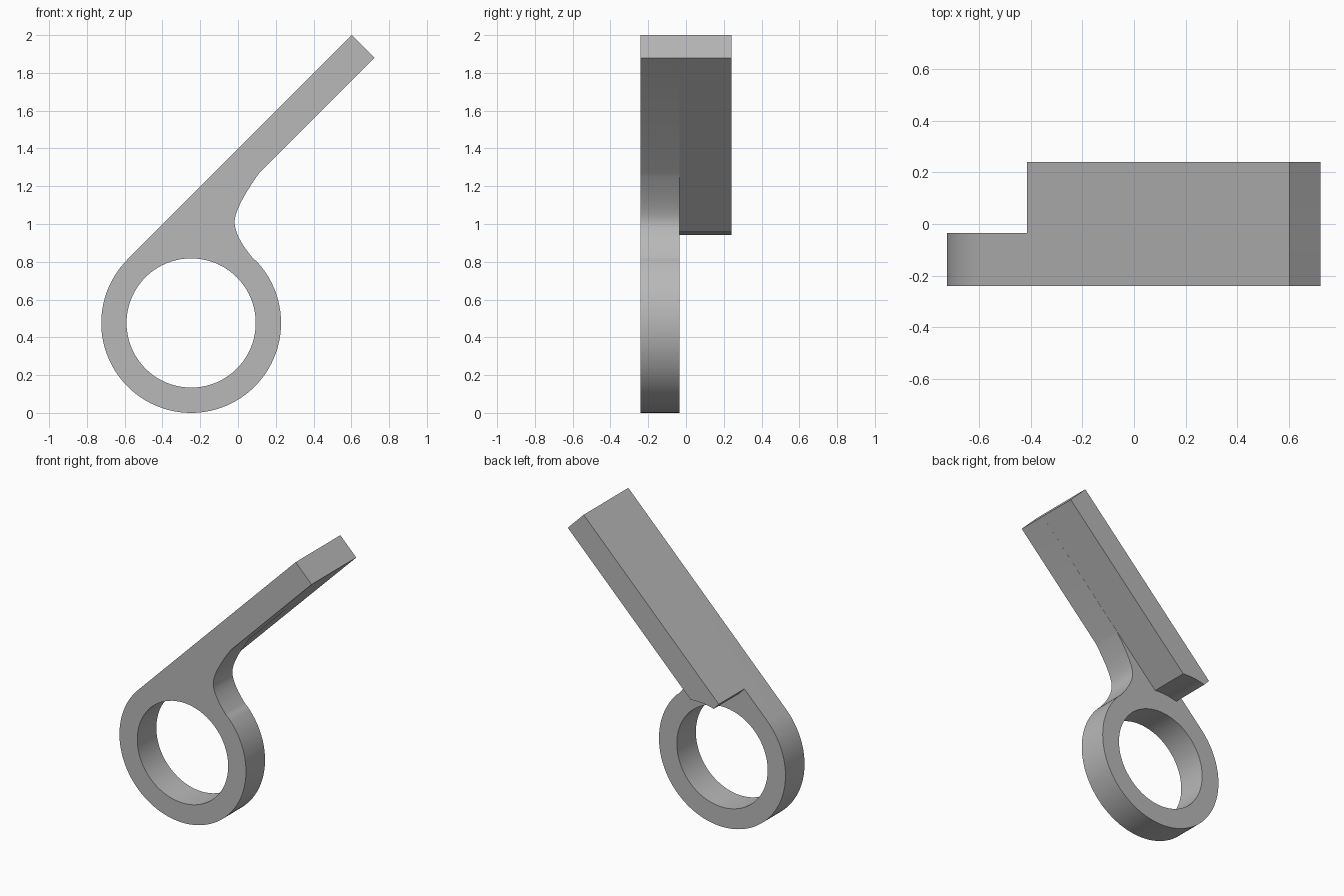
import bpy, bmesh, math
from mathutils import Vector
from mathutils.geometry import interpolate_bezier

if "Cube" in bpy.data.objects:
    bpy.data.objects.remove(bpy.data.objects["Cube"])

FRONT, STEP, BACK = -0.24, -0.035, 0.24
CENTRE = Vector((-0.248, 0.476))
OUTER, INNER = 0.476, 0.342
TIP = [(0.722, 1.88), (0.602, 2.0)]

grey = bpy.data.materials.new("plain grey")
grey.use_nodes = True
grey.diffuse_color = (0.48, 0.48, 0.48, 1)
grey.node_tree.nodes["Principled BSDF"].inputs["Base Color"].default_value = grey.diffuse_color


def arc(radius, start, end, steps):
    angles = [math.radians(start + (end - start) * i / steps) for i in range(steps + 1)]
    return [CENTRE + radius * Vector((math.cos(a), math.sin(a))) for a in angles]


def bezier(points, steps=14):
    return list(interpolate_bezier(*[Vector(p) for p in points], steps))


def slab(name, loops, y0, y1):
    """Fill x-z outlines (first outer, then holes) and extrude along y."""
    bm = bmesh.new()
    for loop in loops:
        verts = [bm.verts.new((p[0], y0, p[1])) for p in loop]
        for i, v in enumerate(verts):
            bm.edges.new((verts[i - 1], v))
    bmesh.ops.triangle_fill(bm, edges=bm.edges[:], use_beauty=True)
    result = bmesh.ops.extrude_face_region(bm, geom=bm.faces[:], use_keep_orig=True)
    moved = [g for g in result["geom"] if isinstance(g, bmesh.types.BMVert)]
    bmesh.ops.translate(bm, verts=moved, vec=(0, y1 - y0, 0))
    bmesh.ops.recalc_face_normals(bm, faces=bm.faces[:])
    mesh = bpy.data.meshes.new(name)
    bm.to_mesh(mesh)
    bm.free()
    mesh.materials.append(grey)
    obj = bpy.data.objects.new(name, mesh)
    bpy.context.collection.objects.link(obj)
    return obj


# Ring, curved neck and front part of the arm in one outline
neck = bezier([(0.085, 0.812), (0.03, 0.875), (-0.018, 0.95), (-0.018, 1.01)])
neck += bezier([(-0.018, 1.01), (-0.018, 1.075), (0.055, 1.19), (0.113, 1.271)])[1:]
outline = arc(OUTER, 135, 404, 80) + neck + TIP
hole = arc(INNER, 0, 360, 80)[:-1]
bracket = slab("ring_with_arm", [outline, hole], FRONT, STEP)

# Wide rear part of the arm, its lower end relieved around the ring
relief = arc(0.483, 105.5, 84.7, 10)
rear = slab("arm_rear", [[(-0.415, 0.983)] + relief + TIP], STEP, BACK)

# Join both into one solid
join = bracket.modifiers.new("join", "BOOLEAN")
join.operation = "UNION"
join.solver = "EXACT"
join.object = rear
bpy.ops.object.select_all(action="DESELECT")
bpy.context.view_layer.objects.active = bracket
bracket.select_set(True)
bpy.ops.object.modifier_apply(modifier=join.name)
bpy.data.objects.remove(rear)
bpy.ops.object.shade_smooth_by_angle(angle=math.radians(20))
